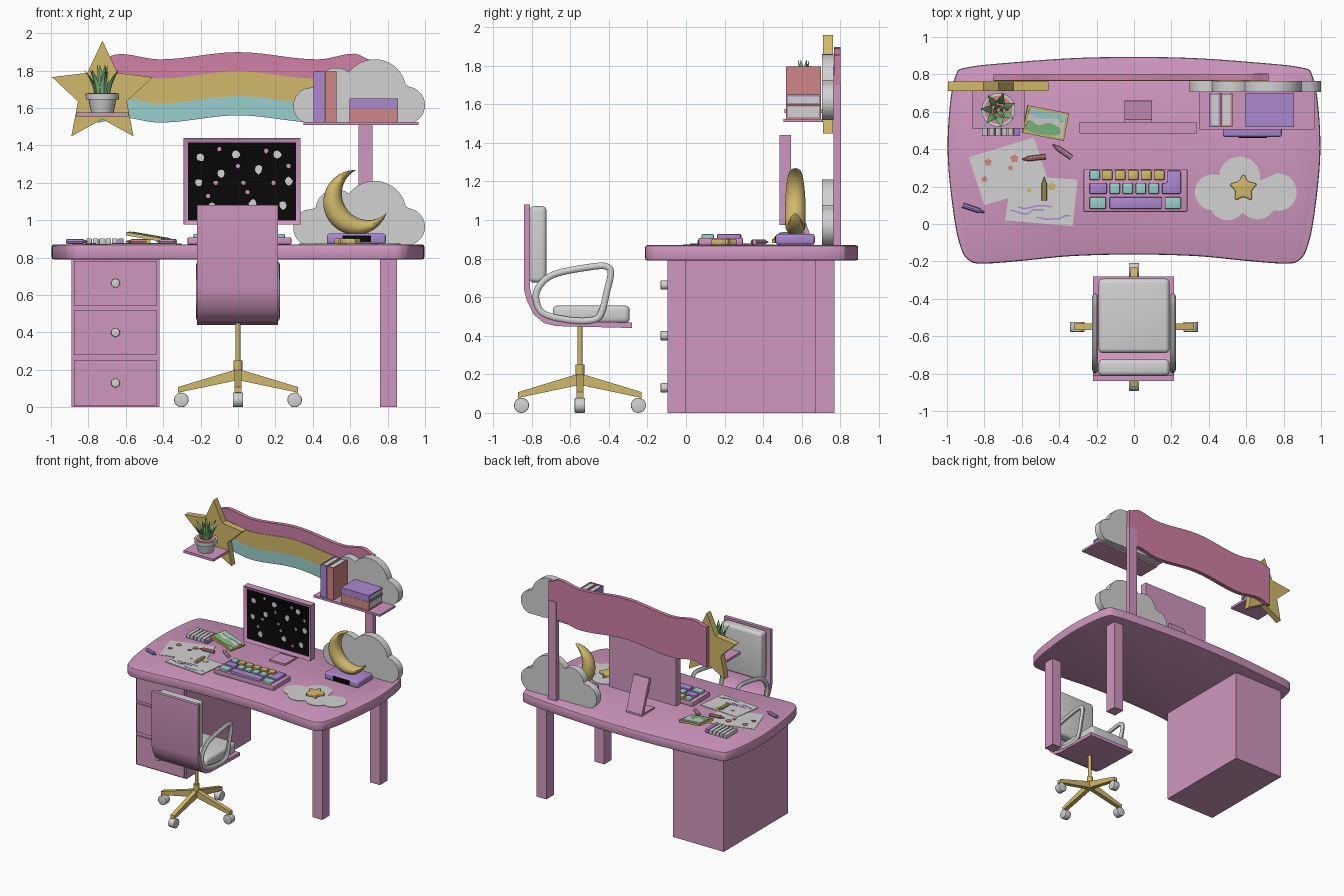
import bpy, bmesh, math, random
from mathutils import Vector, Matrix

if "Cube" in bpy.data.objects:
    bpy.data.objects.remove(bpy.data.objects["Cube"])
random.seed(4)

def mat(name, *rgb):
    m = bpy.data.materials.new(name)
    m.diffuse_color = [((c / 255 + .055) / 1.055) ** 2.4 if c > 10 else c / 3294 for c in rgb] + [1]
    m.use_nodes = True
    m.node_tree.nodes["Principled BSDF"].inputs["Base Color"].default_value = m.diffuse_color
    return m

PINK, ROSE = mat("pink", 208, 151, 191), mat("rose", 207, 128, 165)
YELLOW, TEAL = mat("yellow", 209, 185, 106), mat("teal", 153, 208, 205)
WHITE, PURPLE = mat("white", 210, 210, 210), mat("purple", 172, 136, 208)
RED, GREEN, BLACK = mat("coral", 208, 134, 134), mat("green", 125, 185, 125), mat("black", 8, 8, 8)

def finish(name, bm, *mats, bevel=0, seg=2):
    bmesh.ops.recalc_face_normals(bm, faces=bm.faces)
    if bevel:
        es = [e for e in bm.edges if e.is_manifold and e.calc_face_angle() > .6]
        bmesh.ops.bevel(bm, geom=es, offset=bevel, segments=seg, profile=.5, affect='EDGES', clamp_overlap=True)
    me = bpy.data.meshes.new(name)
    bm.to_mesh(me)
    bm.free()
    for m in mats:
        me.materials.append(m)
    o = bpy.data.objects.new(name, me)
    bpy.context.collection.objects.link(o)
    return o

def loft(name, rings, m, loop=False, **kw):
    bm = bmesh.new()
    vs = [[bm.verts.new(p) for p in r] for r in rings]
    n = len(vs[0])
    for i in range(len(vs) - (not loop)):
        a, b = vs[i], vs[(i + 1) % len(vs)]
        for j in range(n):
            bm.faces.new((a[j], a[(j + 1) % n], b[(j + 1) % n], b[j]))
    if not loop:
        bm.faces.new(vs[0])
        bm.faces.new(vs[-1])
    return finish(name, bm, m, **kw)

def prism(name, pts, axis, a, b, m, **kw):
    at = {'x': lambda p, t: (t, p[0], p[1]), 'y': lambda p, t: (p[0], t, p[1]), 'z': lambda p, t: (p[0], p[1], t)}[axis]
    return loft(name, [[at(p, t) for p in pts] for t in (a, b)], m, **kw)

def box(name, x0, x1, y0, y1, z0, z1, m, **kw):
    return prism(name, [(x0, y0), (x1, y0), (x1, y1), (x0, y1)], 'z', z0, z1, m, **kw)

def cyl(name, p0, p1, r0, r1, m, n=20, **kw):
    p0, p1 = Vector(p0), Vector(p1)
    d = p1 - p0
    bm = bmesh.new()
    bmesh.ops.create_cone(bm, cap_ends=True, segments=n, radius1=r0, radius2=r1, depth=d.length,
                          matrix=Matrix.Translation((p0 + p1) / 2) @ d.to_track_quat('Z', 'Y').to_matrix().to_4x4())
    return finish(name, bm, m, **kw)

def spline(pts, k=5):
    out, n = [], len(pts)
    for i in range(n):
        a, b, c, d = (Vector(pts[(i + j) % n]) for j in (-1, 0, 1, 2))
        for s in range(k):
            t = s / k
            out.append(b + (c - a) * t / 2 + (2 * a - 5 * b + 4 * c - d) * t * t / 2 + (3 * b - a - 3 * c + d) * t ** 3 / 2)
    return out

def cloud(lobes, c, base=-9, n=110):
    pts = []
    for i in range(n):
        u = Vector((math.cos(i * math.tau / n), math.sin(i * math.tau / n)))
        best = 0
        for x, y, r in lobes:
            d = Vector((x, y)) - Vector(c)
            q = r * r - d.length_squared + d.dot(u) ** 2
            if q > 0:
                best = max(best, d.dot(u) + math.sqrt(q))
        p = Vector(c) + u * best
        if p.y < base:
            p = Vector(c) + u * (base - c[1]) / u.y
        pts.append(p)
    return pts

def star(x, y, R, r):
    return [(x + (r if i % 2 else R) * math.sin(i * math.pi / 5), y + (r if i % 2 else R) * math.cos(i * math.pi / 5)) for i in range(10)]

# desk top, legs, drawer cabinet
half = [(-.34, -.172), (-.61, -.198), (-.82, -.212), (-.888, -.19), (-.925, -.13), (-.96, .02), (-.995, .34),
        (-.988, .6), (-.955, .79), (-.89, .838), (-.6, .868), (-.3, .888)]
top = [(0, -.163)] + half + [(0, .893)] + [(-x, y) for x, y in reversed(half)]
prism("desk_top", spline(top), 'z', .79, .87, PINK, bevel=.012)
box("front_leg", .76, .85, -.095, 0, 0, .8, PINK)
box("back_leg", .76, .85, .67, .77, 0, .8, PINK)
box("drawer_cabinet", -.89, -.42, -.085, .77, 0, .8, PINK)
for z in (.01, .28, .543):
    box("drawer_front", -.877, -.435, -.097, -.085, z, z + .24, PINK)
    cyl("drawer_knob", (-.655, -.095, z + .12), (-.655, -.132, z + .12), .024, .024, WHITE, bevel=.005)

# rainbow banner on its post
box("banner_post", .645, .72, .765, .805, .87, 1.7, PINK)
wave = [(-.75, 1.86), (-.63, 1.888), (-.42, 1.86), (0, 1.898), (.43, 1.86), (.62, 1.89), (.72, 1.855)]
def crest(x):
    for (x0, z0), (x1, z1) in zip(wave, wave[1:]):
        if x <= x1 + 1e-6:
            return z0 + (z1 - z0) * (.5 - .5 * math.cos(math.pi * (x - x0) / (x1 - x0)))
xs = [-.75 + 1.47 * i / 60 for i in range(61)]
def band(name, d0, d1, y0, y1, m):
    prism(name, [(x, crest(x) - d0) for x in xs] + [(x, crest(x) - d1) for x in reversed(xs)], 'y', y0, y1, m)
band("rainbow_banner", 0, .338, .768, .8, ROSE)
band("yellow_stripe", .103, .235, .764, .768, YELLOW)
band("teal_stripe", .235, .338, .764, .768, TEAL)

# star with shelf and potted plant
prism("wall_star", star(-.725, 1.677, .283, .137), 'y', .71, .762, YELLOW)
box("star_shelf", -.865, -.585, .51, .712, 1.555, 1.575, PINK)
cyl("pot", (-.725, .61, 1.575), (-.725, .61, 1.66), .06, .078, WHITE, 24)
cyl("pot_rim", (-.725, .61, 1.645), (-.725, .61, 1.676), .088, .09, WHITE, 24)
cyl("soil", (-.725, .61, 1.67), (-.725, .61, 1.68), .076, .076, RED, 24)
for n, lean, base, h in ((7, .06, .035, .13), (4, .02, .012, .16)):
    for i in range(n):
        a = i * math.tau / n + h * 3
        u, s = Vector((math.cos(a), math.sin(a), 0)), Vector((-math.sin(a), math.cos(a), 0))
        c, rings = Vector((-.725, .61, 1.67)), []
        for t, w in ((0, .014), (.4, .021), (.75, .012), (1, .001)):
            p = c + u * (base + lean * t * t) + Vector((0, 0, h * t))
            rings.append([p + s * w, p + u * w * .5, p - s * w, p - u * w * .3])
        loft("plant_leaf", rings, GREEN)

# clouds, book shelf and books
for base, name in ((1.52, "upper_cloud"), (.87, "lower_cloud")):
    lobes = [(.395, .09, .1), (.525, .185, .11), (.73, .17, .17), (.9, .095, .1), (.5, .08, .09), (.62, .1, .12), (.82, .09, .1)]
    prism(name, cloud([(x, z + base, r) for x, z, r in lobes], (.65, base + .1), base), 'y', .705, .765, WHITE)
box("book_shelf", .35, .965, .505, .71, 1.508, 1.525, PINK)
def book(x0, x1, z0, z1, m, upright):
    y0, y1, t = .522, .7, .009
    if upright:
        covers, page = [(x0, x0 + t, z0, z1), (x1 - t, x1, z0, z1)], (x0 + t, x1 - t, z0, z1 - .005)
    else:
        covers, page = [(x0, x1, z0, z0 + t), (x0, x1, z1 - t, z1)], (x0, x1 - .006, z0 + t, z1 - t)
    for a, b, c, d in covers:
        box("book_cover", a, b, y0, y1, c, d, m)
    box("book_spine", x0, x1, y0 - .004, y0 + .006, z0, z1, m)
    box("book_pages", page[0], page[1], y0 + .006, y1 - .006, page[2], page[3], WHITE)
book(.405, .462, 1.525, 1.795, PURPLE, True)
book(.465, .526, 1.525, 1.795, RED, True)
book(.595, .855, 1.525, 1.597, RED, False)
book(.595, .855, 1.598, 1.65, PURPLE, False)

# monitor: frame sinks to a black screen with stars
bm = bmesh.new()
bmesh.ops.create_cube(bm, size=1, matrix=Matrix.Translation((.022, .515, 1.208)) @ Matrix.Diagonal((.625, .06, .465, 1)))
front = min(bm.faces, key=lambda f: f.calc_center_median().y)
bmesh.ops.inset_region(bm, faces=[front], thickness=.034, depth=-.014)
front.material_index = 1
finish("monitor", bm, PINK, BLACK)
def disc(x, z, r, m):
    pts = [(x + r * random.uniform(.8, 1.1) * math.cos(a * .7854), z + r * random.uniform(.8, 1.2) * math.sin(a * .7854)) for a in range(8)]
    prism("screen_dot", pts, 'y', .496, .4995, m)
for x, z in ((-.2, 1.335), (-.01, 1.35), (.21, 1.35), (-.09, 1.25), (.27, 1.21), (.11, 1.27), (-.21, 1.2), (.24, 1.08), (.08, 1.09), (-.14, 1.07)):
    disc(x, z, .022, WHITE)
for x, z in ((-.12, 1.2), (.03, 1.2), (.19, 1.2), (0, 1.29), (.15, 1.37), (-.16, 1.13), (.16, 1.05), (.05, 1.15), (.27, 1.29), (-.1, 1.38)):
    disc(x, z, .012, PINK)
box("stand_base", -.05, .095, .49, .66, .87, .885, PINK)
prism("stand_arm", [(.63, .88), (.66, .88), (.56, 1.15), (.54, 1.15), (.54, 1.12)], 'x', -.05, .095, PINK)

# keyboard with keys placed from top-view rows
box("keyboard", -.27, .285, .065, .295, .87, .908, PINK, bevel=.006)
def key(x0, x1, y0, y1, m):
    box("key", x0, x1, y0, y1, .9, .927, m, bevel=.007)
key(-.238, -.183, .235, .288, TEAL)
for i in range(5):
    key(-.172 + i * .0695, -.115 + i * .0695, .235, .288, YELLOW)
key(-.238, -.145, .16, .22, PURPLE)
for i in range(4):
    key(-.13 + i * .0695, -.075 + i * .0695, .16, .22, TEAL)
prism("enter_key", [(.15, .16), (.25, .16), (.25, .285), (.178, .285), (.178, .22), (.15, .22)], 'z', .9, .927, PURPLE, bevel=.007)
key(-.238, -.15, .08, .145, TEAL)
key(-.13, .148, .08, .145, PURPLE)
key(.165, .25, .08, .145, TEAL)

# cloud mat and star mouse
prism("mouse_mat", cloud([(.565, .25, .11), (.77, .17, .1), (.42, .17, .095), (.5, .115, .095), (.66, .125, .1)], (.58, .18)), 'z', .868, .874, WHITE)
prism("star_mouse", spline(star(.585, .19, .075, .046), 4), 'z', .87, .902, YELLOW, bevel=.009, seg=3)

# crescent moon lamp
box("moon_base", .475, .79, .465, .668, .872, .928, PURPLE, bevel=.014, seg=3)
box("moon_display", .56, .71, .461, .467, .882, .918, BLACK)
rings, mid, N = [], math.radians(215), 32
for i in range(N + 1):
    f = 2 * i / N - 1
    a, b = mid + f * math.radians(125), mid + f * math.radians(96.9)
    o = Vector((math.cos(a), 0, math.sin(a))) * .174
    q = Vector((math.cos(mid), 0, math.sin(mid))) * -.082 + Vector((math.cos(b), 0, math.sin(b))) * .142
    c, w, d = (o + q) / 2 + Vector((.63, .567, 1.095)), (o - q) / 2, .055 * math.sqrt(max(1 - f * f, .0004))
    w = w if w.length > .001 else o.normalized() * .001
    rings.append([c + w * math.cos(k * math.tau / 14) + Vector((0, d * math.sin(k * math.tau / 14), 0)) for k in range(14)])
loft("moon_lamp", rings, YELLOW)

# papers with scribbles
prism("back_paper", [(-.884, .357), (-.535, .463), (-.45, .207), (-.8, .1)], 'z', .868, .873, WHITE)
prism("front_paper", [(-.654, .26), (-.302, .238), (-.328, -.012), (-.69, .02)], 'z', .868, .876, WHITE)
for x, y, r, m in ((-.78, .33, .022, RED), (-.64, .35, .025, RED), (-.8, .24, .018, RED), (-.66, .3, .015, RED), (-.44, .2, .025, YELLOW), (-.56, .18, .015, YELLOW)):
    prism("paper_spot", spline(star(x, y, r, r * .7), 2), 'z', .87, .878, m)
for y, x0 in ((.09, -.62), (.06, -.66), (.03, -.52)):
    zig = [(x0 + i * .03, y + random.uniform(-.012, .012)) for i in range(7)]
    prism("scribble", zig + [(x, v + .008) for x, v in reversed(zig)], 'z', .87, .878, PURPLE)

# crayons
for x0, y0, x1, y1, m in ((-.915, .1, -.8, .062, PURPLE), (-.473, .36, -.6, .345, RED), (-.334, .355, -.435, .425, PINK), (-.48, .125, -.48, .25, YELLOW)):
    a, b = Vector((x0, y0, .886)), Vector((x1, y1, .886))
    cyl("crayon", a, a.lerp(b, .75), .014, .014, m, 8)
    cyl("crayon_tip", a.lerp(b, .75), b, .011, .003, m, 8)

# swatch bars and leaning picture card
for i in range(6):
    box("swatch_bar", -.81 + i * .034, -.781 + i * .034, .47, .62, .87, .902, PURPLE if i == 5 else WHITE, bevel=.004)
card = [box("picture_card", -.114, .114, -.075, .075, -.009, .009, YELLOW),
        box("picture", -.1, .1, -.062, .062, .007, .011, WHITE),
        prism("picture_hill", spline([(-.095, -.058), (.06, -.058), (.085, -.02), (.02, .005), (-.04, -.02), (-.09, 0)], 3), 'z', .009, .013, GREEN),
        prism("picture_sky", spline([(-.09, .03), (-.02, .02), (.05, .035), (.09, .02), (.09, .057), (-.09, .057)], 3), 'z', .009, .013, TEAL)]
for o in card:
    o.location, o.rotation_euler = (-.473, .54, .908), (0, .17, -.19)

# chair shell, cushions, looped armrests
prism("chair_shell", [(-.84, 1.08), (-.84, .64), (-.825, .58), (-.79, .51), (-.735, .465), (-.67, .45), (-.28, .44), (-.28, .468),
      (-.66, .478), (-.72, .495), (-.765, .53), (-.795, .59), (-.81, .65), (-.81, 1.08)], 'x', -.218, .215, PINK)
box("seat_cushion", -.19, .19, -.69, -.292, .465, .557, WHITE, bevel=.025, seg=4)
box("back_cushion", -.19, .19, -.812, -.723, .675, 1.072, WHITE, bevel=.025, seg=4)
path = spline([(-.39, .72), (-.405, .755), (-.47, .76), (-.68, .72), (-.765, .65), (-.775, .575), (-.73, .51), (-.58, .478),
               (-.47, .485), (-.435, .53), (-.41, .63)])
for x in (-.208, .208):
    rings = []
    for i, p in enumerate(path):
        t = (path[(i + 1) % len(path)] - path[i - 1]).normalized()
        rings.append([(x + .016 * math.cos(k * math.tau / 10), p.x - t.y * .018 * math.sin(k * math.tau / 10),
                       p.y + t.x * .018 * math.sin(k * math.tau / 10)) for k in range(10)])
    loft("armrest", rings, WHITE, loop=True)

# chair stem, four-arm base and casters
C = Vector((0, -.55, 0))
cyl("chair_stem", C + Vector((0, 0, .2)), C + Vector((0, 0, .45)), .013, .013, YELLOW)
cyl("stem_collar", C + Vector((0, 0, .14)), C + Vector((0, 0, .25)), .024, .024, YELLOW)
for i in range(4):
    R = Matrix.Translation(C) @ Matrix.Rotation(i * math.pi / 2, 4, 'Z')
    rings = [[R @ Vector((x, y, z)) for x, z in ((0, .145), (.32, .078), (.32, .108), (0, .205))] for y in (-.018, .018)]
    loft("base_arm", rings, YELLOW)
    cyl("caster", R @ Vector((.303, -.027, .039)), R @ Vector((.303, .027, .039)), .039, .039, WHITE, bevel=.005)

# smooth shading with sharp edges kept
for o in bpy.context.scene.objects:
    o.select_set(True)
    bpy.context.view_layer.objects.active = o
bpy.ops.object.shade_smooth_by_angle(angle=math.radians(35))
